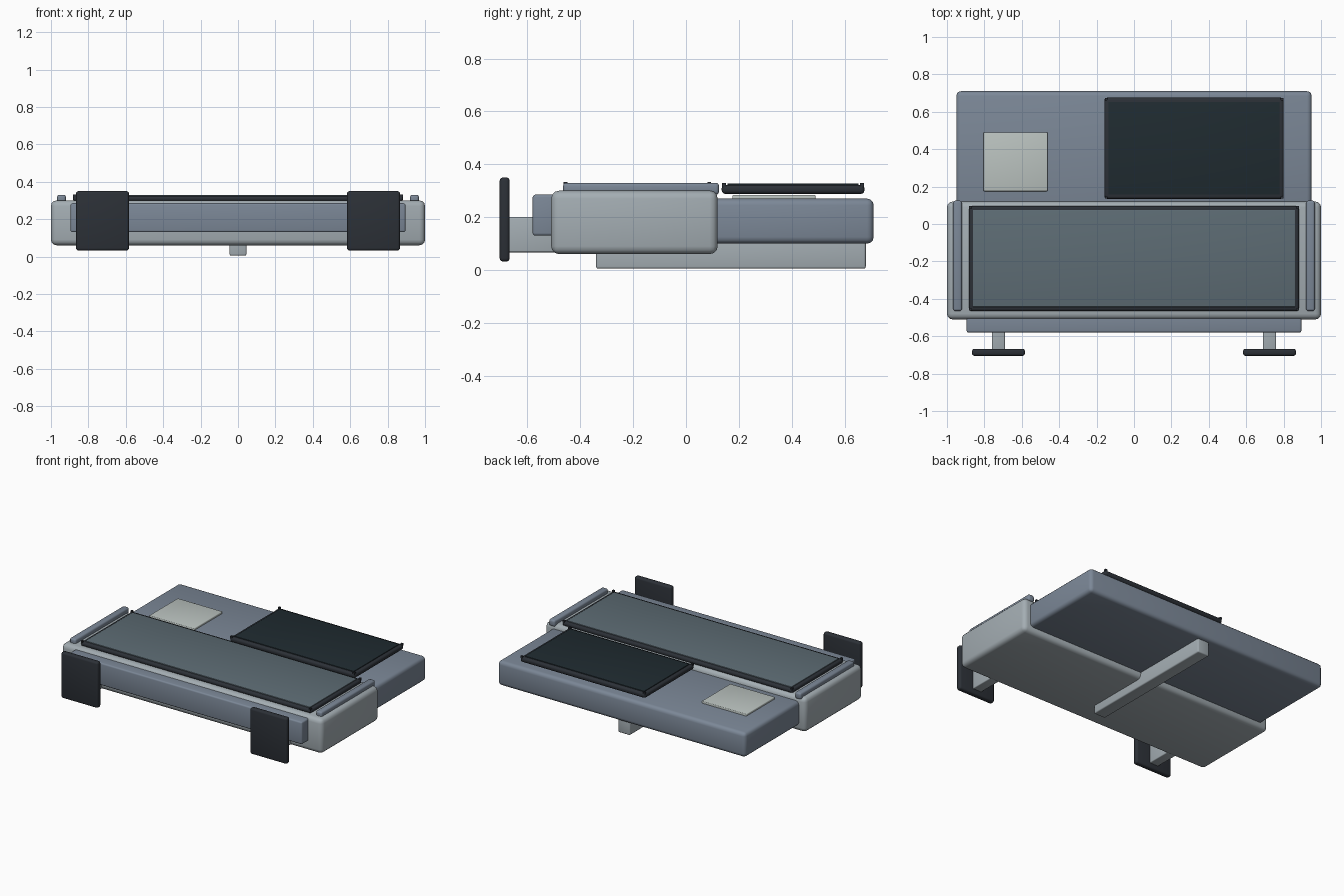
import bpy

if "Cube" in bpy.data.objects:
    bpy.data.objects.remove(bpy.data.objects["Cube"])


def material(name, r, g, b):
    m = bpy.data.materials.new(name)
    m.diffuse_color = (r, g, b, 1)
    m.use_nodes = True
    m.node_tree.nodes["Principled BSDF"].inputs["Base Color"].default_value = m.diffuse_color
    return m


LIGHT = material("light_grey", 0.37, 0.42, 0.45)
BLUE = material("blue_grey", 0.20, 0.245, 0.31)
DARK = material("rubber", 0.025, 0.03, 0.038)
GLASS = material("glass", 0.11, 0.15, 0.175)
SCREEN = material("dark_screen", 0.014, 0.024, 0.03)
PALE = material("pale_plate", 0.50, 0.55, 0.53)


def box(name, x, y, z, mat, bevel=0.0):
    """Bevelled box from (min, max) pairs on each axis."""
    spans = (x, y, z)
    bpy.ops.mesh.primitive_cube_add(size=1, location=[sum(s) / 2 for s in spans])
    ob = bpy.context.object
    ob.name = name
    ob.scale = [s[1] - s[0] for s in spans]
    bpy.ops.object.transform_apply(location=False, rotation=False, scale=True)
    if bevel:
        mod = ob.modifiers.new("bevel", "BEVEL")
        mod.width = bevel
        mod.segments = 3
        bpy.ops.object.modifier_apply(modifier=mod.name)
    bpy.ops.object.shade_smooth_by_angle()
    ob.data.materials.append(mat)
    return ob


def pair(name, x, y, z, mat, bevel=0.0):
    """Mirrored left and right boxes."""
    box(name + "_right", x, y, z, mat, bevel)
    box(name + "_left", (-x[1], -x[0]), y, z, mat, bevel)


def panel(name, x, y, z, mat, rim=0.022):
    """Dark rounded tray, inset cover and four tiny corner pegs."""
    top = z[1]
    box(name + "_tray", x, y, (z[0], top - 0.008), DARK, 0.013)
    box(name + "_cover", (x[0] + rim, x[1] - rim), (y[0] + rim, y[1] - rim),
        (top - 0.015, top - 0.003), mat, 0.002)
    for i, px in enumerate((x[0] + 0.009, x[1] - 0.009)):
        for j, py in enumerate((y[0] + 0.009, y[1] - 0.009)):
            box(f"{name}_peg_{i}{j}", (px - 0.007, px + 0.007),
                (py - 0.007, py + 0.007), (top - 0.016, top), DARK)


# Hull: front body, rear body, keel, front beam
box("front_body", (-1, 1), (-0.51, 0.12), (0.06, 0.30), LIGHT, 0.03)
box("rear_body", (-0.95, 0.95), (0.05, 0.71), (0.10, 0.27), BLUE, 0.025)
box("keel", (-0.045, 0.045), (-0.34, 0.68), (0.005, 0.12), LIGHT, 0.008)
box("front_beam", (-0.895, 0.895), (-0.58, -0.46), (0.13, 0.285), BLUE, 0.01)

# Top: side rails, panels and pale plate
pair("side_rail", (0.92, 0.967), (-0.465, 0.125), (0.285, 0.33), BLUE, 0.012)
panel("front_panel", (-0.883, 0.883), (-0.465, 0.097), (0.295, 0.333), GLASS)
panel("rear_panel", (-0.158, 0.80), (0.135, 0.675), (0.288, 0.33), SCREEN)
box("pale_plate", (-0.805, -0.462), (0.175, 0.49), (0.26, 0.284), PALE, 0.005)

# Front buffers on arms
pair("buffer_arm", (0.69, 0.76), (-0.68, -0.47), (0.067, 0.20), LIGHT, 0.006)
pair("buffer_pad", (0.583, 0.866), (-0.705, -0.667), (0.032, 0.35), DARK, 0.013)
